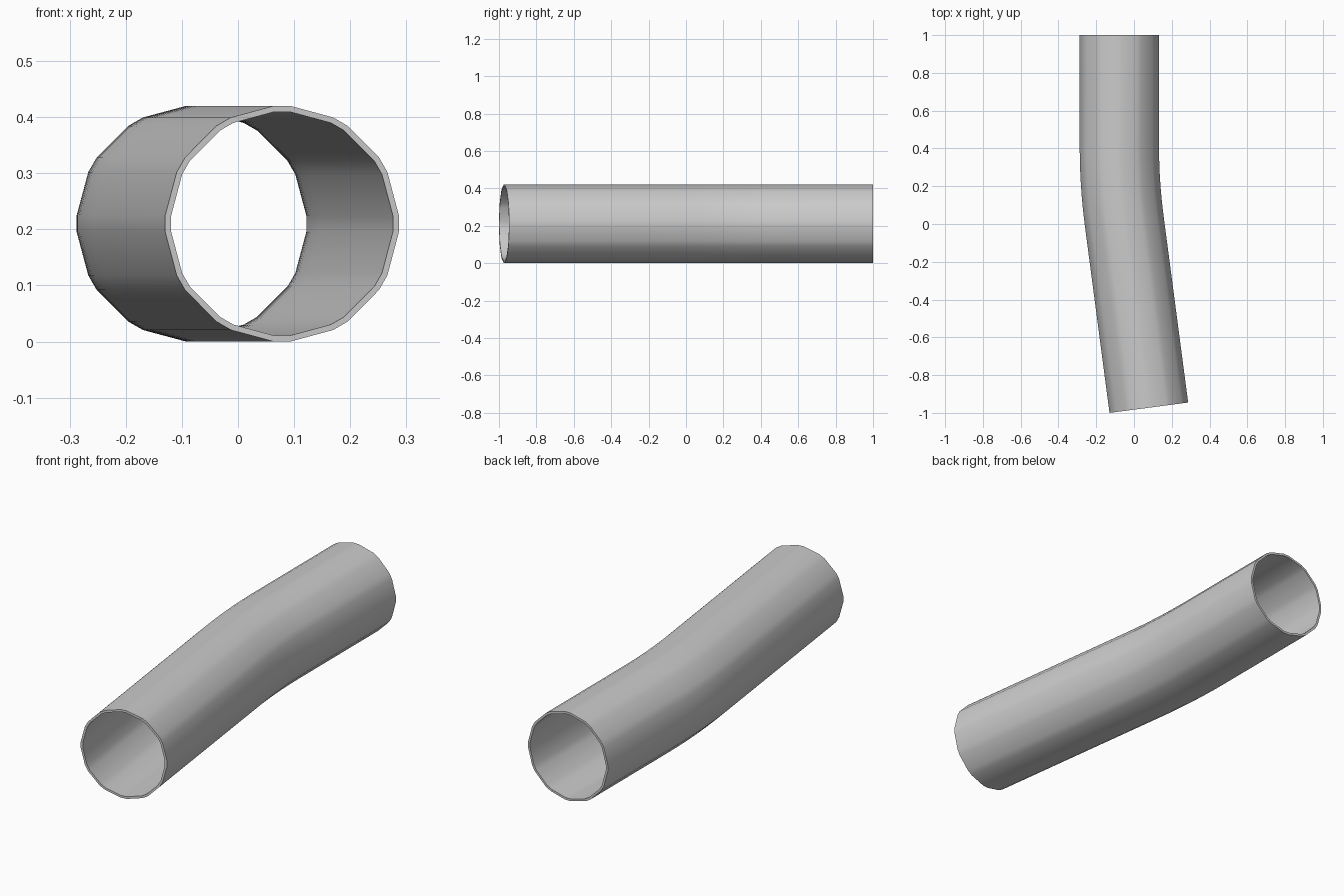
import bpy, bmesh
from math import sin, cos, tan, radians, atan2, hypot
from mathutils import Vector

if "Cube" in bpy.data.objects:
    bpy.data.objects.remove(bpy.data.objects["Cube"])

RADIUS, WALL, FLAT = 0.21, 0.0105, 0.015   # outer apothem, wall, half chamfer
BEND = radians(7.5)
X_BACK, X_FRONT, Y_FRONT = -0.0775, 0.0785, -0.9726
TANGENT, STEPS = 0.2, 8


# Twelve-sided section with narrow chamfers on every corner
def section(apothem, flat):
    r, half = hypot(apothem, flat), atan2(flat, apothem)
    return [(r * cos(radians(30 * i) + s * half), r * sin(radians(30 * i) + s * half))
            for i in range(12) for s in (-1, 1)]


# Centreline: straight back, gentle arc, angled front
def centreline():
    y_corner = Y_FRONT + (X_FRONT - X_BACK) / tan(BEND)
    y_start = y_corner + TANGENT
    rad = TANGENT / tan(BEND / 2)
    path = [(X_BACK, 1.0, 0.0)]
    for i in range(STEPS + 1):
        a = BEND * i / STEPS
        path.append((X_BACK + rad * (1 - cos(a)), y_start - rad * sin(a), a))
    path.append((X_FRONT, Y_FRONT, BEND))
    return path


outer = section(RADIUS, FLAT)
inner = section(RADIUS - WALL, FLAT - 0.0014)

# Sweep the outer and inner walls along the centreline
bm = bmesh.new()
walls = []
for profile in (outer, inner):
    rings = []
    for x, y, a in centreline():
        side = Vector((cos(a), sin(a), 0))
        rings.append([bm.verts.new(Vector((x, y, RADIUS)) + side * u + Vector((0, 0, v)))
                      for u, v in profile])
    walls.append(rings)


def bridge(r1, r2):
    n = len(r1)
    for i in range(n):
        j = (i + 1) % n
        bm.faces.new((r1[i], r1[j], r2[j], r2[i]))


for rings in walls:
    for r1, r2 in zip(rings, rings[1:]):
        bridge(r1, r2)

# End rims
for end in (0, -1):
    bridge(walls[0][end], walls[1][end])
bmesh.ops.recalc_face_normals(bm, faces=bm.faces)

mesh = bpy.data.meshes.new("bent_pipe")
bm.to_mesh(mesh)
bm.free()
pipe = bpy.data.objects.new("bent_pipe", mesh)
bpy.context.collection.objects.link(pipe)
bpy.context.view_layer.objects.active = pipe
pipe.select_set(True)
bpy.ops.object.shade_smooth_by_angle(angle=radians(35))
